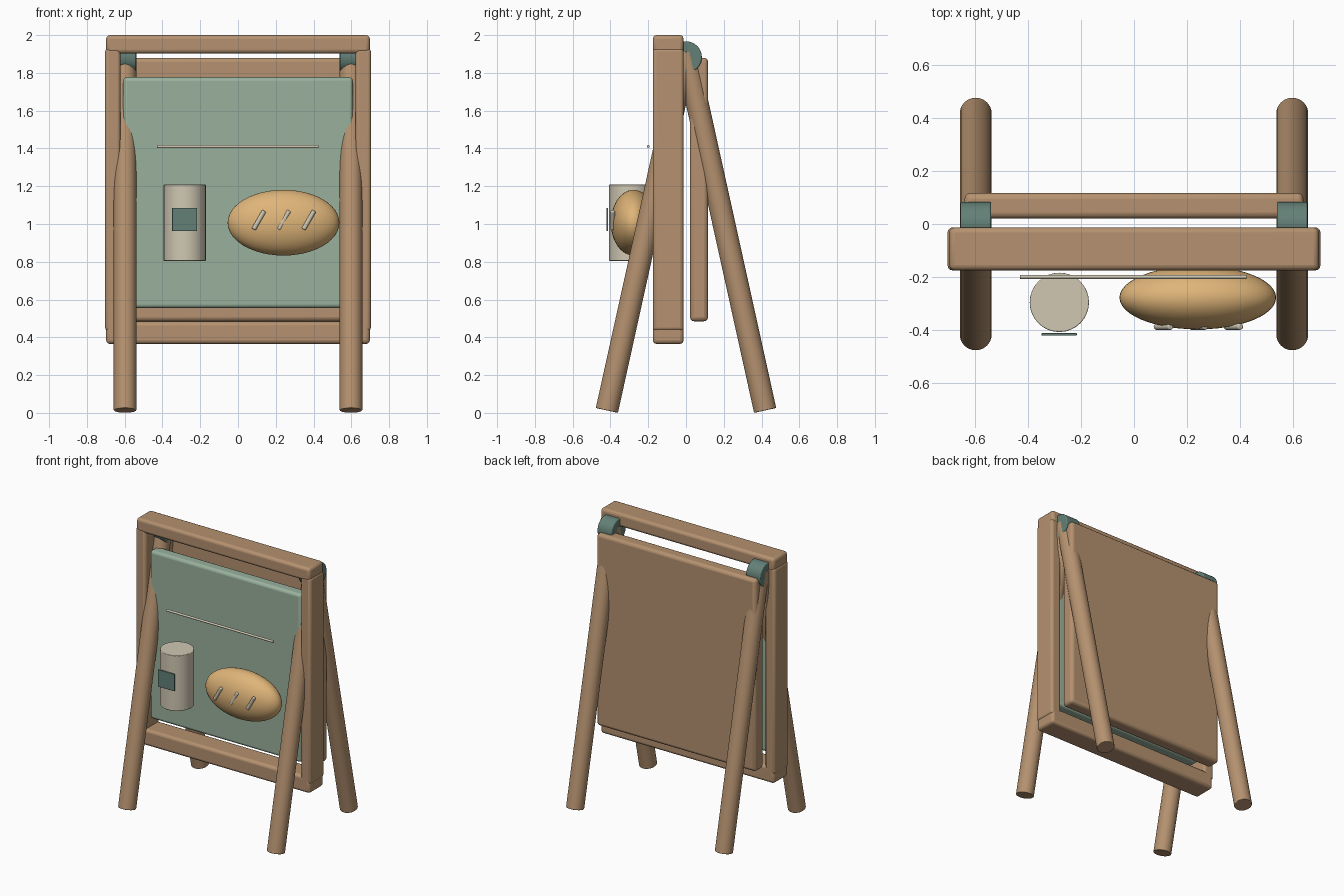
import bpy, math
from mathutils import Vector

if "Cube" in bpy.data.objects:
    bpy.data.objects.remove(bpy.data.objects["Cube"])


def material(name, rgb):
    m = bpy.data.materials.new(name)
    m.diffuse_color = (*rgb, 1)
    m.use_nodes = True
    m.node_tree.nodes["Principled BSDF"].inputs["Base Color"].default_value = m.diffuse_color
    return m


WOOD = material("warm wood", (0.46, 0.285, 0.16))
SAGE = material("sage board", (0.32, 0.44, 0.335))
TEAL = material("dark teal", (0.125, 0.215, 0.185))
CREAM = material("cream", (0.63, 0.575, 0.45))
CRUST = material("bread crust", (0.74, 0.46, 0.19))


def finish(ob, name, mat, bevel=0.0, segments=3):
    """Name, colour, soften and smooth a part."""
    ob.name = name
    ob.data.materials.append(mat)
    if bevel:
        b = ob.modifiers.new("soft edges", 'BEVEL')
        b.width, b.segments = bevel, segments
        b.limit_method = 'ANGLE'
        b.angle_limit = math.radians(40)
    bpy.ops.object.shade_smooth_by_angle(angle=math.radians(35))
    return ob


def box(name, lo, hi, mat, bevel=0.0):
    lo, hi = Vector(lo), Vector(hi)
    bpy.ops.mesh.primitive_cube_add(size=1, location=(lo + hi) / 2)
    ob = bpy.context.object
    ob.scale = hi - lo
    bpy.ops.object.transform_apply(location=False, rotation=False, scale=True)
    return finish(ob, name, mat, bevel)


def rod(name, a, b, radius, mat, bevel=0.0, sides=32):
    a, b = Vector(a), Vector(b)
    d = b - a
    bpy.ops.mesh.primitive_cylinder_add(vertices=sides, radius=radius,
                                        depth=d.length, location=(a + b) / 2)
    ob = bpy.context.object
    ob.rotation_euler = d.to_track_quat('Z', 'Y').to_euler()
    return finish(ob, name, mat, bevel)


# Front frame: two rails and two stiles
box("top_rail", (-0.698, -0.175, 1.903), (0.698, -0.013, 2.0), WOOD, 0.02)
box("bottom_rail", (-0.698, -0.175, 0.365), (0.698, -0.013, 0.483), WOOD, 0.02)

for side, s in (("left", -1), ("right", 1)):
    x1, x2 = sorted((s * 0.623, s * 0.704))
    box(side + "_stile", (x1, -0.175, 0.435), (x2, -0.013, 1.93), WOOD, 0.018)
    # Splayed round legs meeting at the hinge
    for end, e in (("front", -1), ("back", 1)):
        rod(f"{side}_{end}_leg", (s * 0.598, e * 0.419, 0.013),
            (s * 0.598, 0, 1.91), 0.06, WOOD, 0.004)
    # Hinge barrel
    rod(side + "_hinge", (s * 0.54, 0, 1.883), (s * 0.655, 0, 1.883),
        0.084, TEAL, 0.006)

# Boards
box("front_board", (-0.608, -0.146, 0.555), (0.608, -0.06, 1.777), SAGE, 0.02)
box("back_board", (-0.64, 0.021, 0.485), (0.64, 0.117, 1.88), WOOD, 0.022)

# Thin rule line across the board
rod("rule_line", (-0.43, -0.2, 1.41), (0.425, -0.2, 1.41), 0.008, CREAM, sides=12)

# Jar with label
rod("jar", (-0.282, -0.296, 0.805), (-0.282, -0.296, 1.208), 0.112, CREAM, 0.004)
box("jar_label", (-0.349, -0.422, 0.962), (-0.216, -0.412, 1.086), TEAL, 0.003)

# Loaf with three scored slashes
bpy.ops.mesh.primitive_uv_sphere_add(segments=48, ring_count=24, radius=1,
                                     location=(0.241, -0.278, 1.007))
loaf = bpy.context.object
loaf.scale = (0.296, 0.12, 0.174)
bpy.ops.object.transform_apply(location=False, rotation=False, scale=True)
finish(loaf, "loaf", CRUST)
for i in range(3):
    x = 0.111 + i * 0.132
    rod(f"loaf_slash_{i + 1}", (x - 0.028, -0.388, 0.972),
        (x + 0.028, -0.388, 1.07), 0.012, CREAM, 0.005, sides=16)
